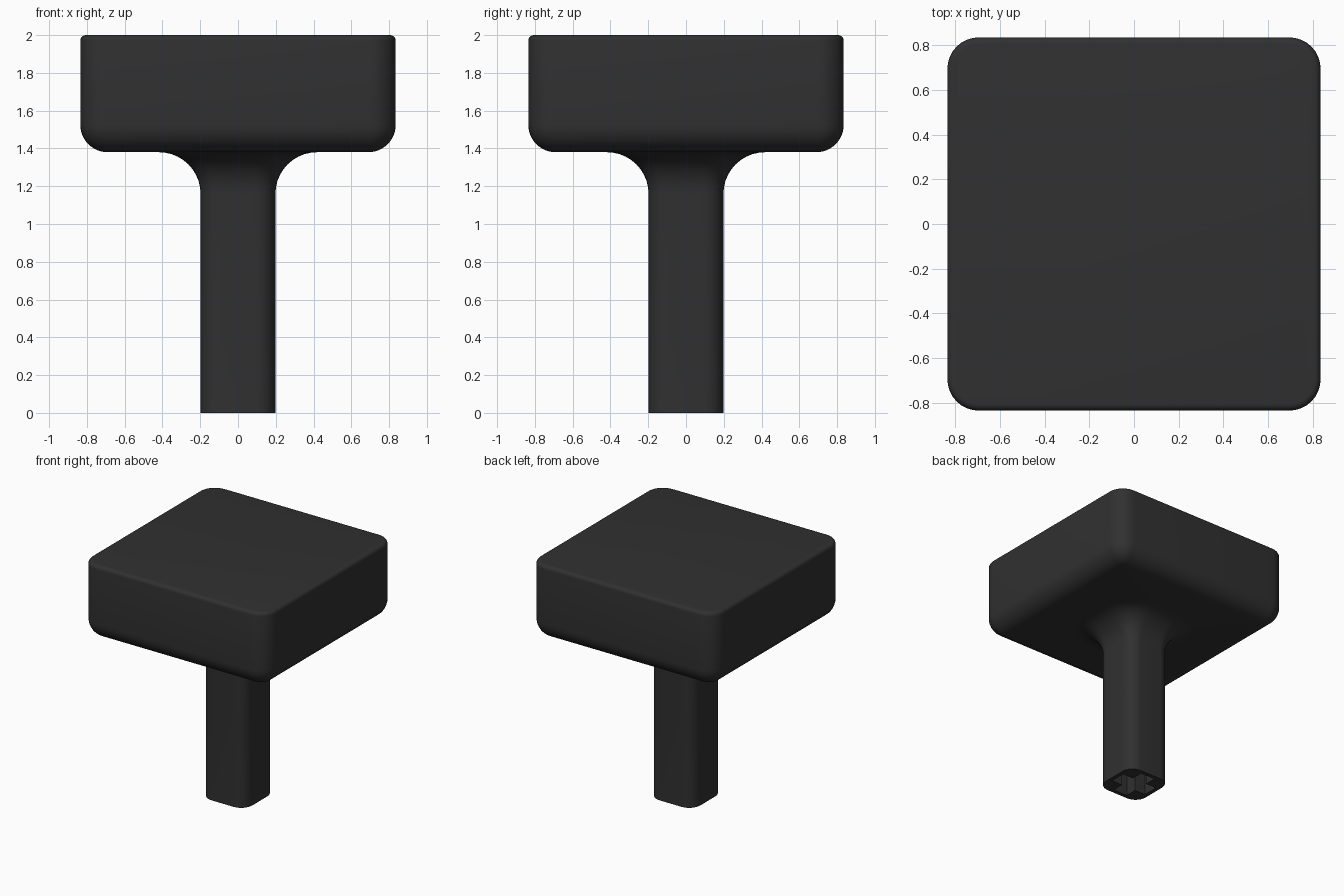
import bpy, bmesh, math

if "Cube" in bpy.data.objects:
    bpy.data.objects.remove(bpy.data.objects["Cube"])

black = bpy.data.materials.new("charcoal_plastic")
black.diffuse_color = (0.03, 0.03, 0.03, 1)
black.use_nodes = True
black.node_tree.nodes["Principled BSDF"].inputs["Base Color"].default_value = black.diffuse_color


def rounded_square(half, radius, z, steps=8):
    """Ring of points around a square with rounded corners."""
    ring, c = [], half - radius
    for q, (sx, sy) in enumerate([(1, 1), (-1, 1), (-1, -1), (1, -1)]):
        for i in range(steps + 1):
            a = math.pi / 2 * (q + i / steps)
            ring.append((sx * c + radius * math.cos(a), sy * c + radius * math.sin(a), z))
    return ring


def loft(name, rings):
    """Closed solid through rings of equal point count."""
    bm = bmesh.new()
    loops = [[bm.verts.new(p) for p in ring] for ring in rings]
    n = len(loops[0])
    for a, b in zip(loops, loops[1:]):
        for i in range(n):
            j = (i + 1) % n
            bm.faces.new((a[i], a[j], b[j], b[i]))
    bm.faces.new(loops[0][::-1])
    bm.faces.new(loops[-1])
    mesh = bpy.data.meshes.new(name)
    bm.to_mesh(mesh)
    bm.free()
    ob = bpy.data.objects.new(name, mesh)
    bpy.context.collection.objects.link(ob)
    mesh.materials.append(black)
    return ob


def arc(steps=10):
    return [math.pi / 2 * i / steps for i in range(steps + 1)]


STEM, STEM_R = 0.198, 0.10
HEAD, HEAD_R = 0.835, 0.14
FLARE, LOW_R, TOP_R, UNDER = 0.22, 0.145, 0.03, 1.38

# Stem flaring into the underside of the head
rings = [rounded_square(STEM, STEM_R, 0)]
for a in arc():
    d = FLARE * (1 - math.cos(a))
    rings.append(rounded_square(STEM + d, STEM_R + d, UNDER - FLARE + FLARE * math.sin(a)))

# Head: large lower rounding, small upper rounding
for a in arc():
    d = LOW_R * (1 - math.sin(a))
    rings.append(rounded_square(HEAD - d, max(HEAD_R - d, 0.01), UNDER + LOW_R * (1 - math.cos(a))))
for a in arc(5):
    d = TOP_R * (1 - math.cos(a))
    rings.append(rounded_square(HEAD - d, HEAD_R - d, 2 - TOP_R + TOP_R * math.sin(a)))

body = loft("head_and_stem", rings)
bpy.context.view_layer.objects.active = body
body.select_set(True)
bpy.ops.object.shade_smooth_by_angle(angle=math.radians(35))

# Cross-shaped socket in the stem's lower end
L, W = 0.165, 0.066
outline = []
for q in range(4):
    c, s = round(math.cos(q * math.pi / 2)), round(math.sin(q * math.pi / 2))
    for x, y in [(L, -W), (L, W), (W, W)]:
        outline.append((x * c - y * s, x * s + y * c))
cutter = loft("socket_cutter", [[(x, y, z) for x, y in outline] for z in (-0.1, 0.45)])
cutter.hide_render = True
cutter.display_type = 'WIRE'

cut = body.modifiers.new("socket", 'BOOLEAN')
cut.operation = 'DIFFERENCE'
cut.solver = 'EXACT'
cut.object = cutter
